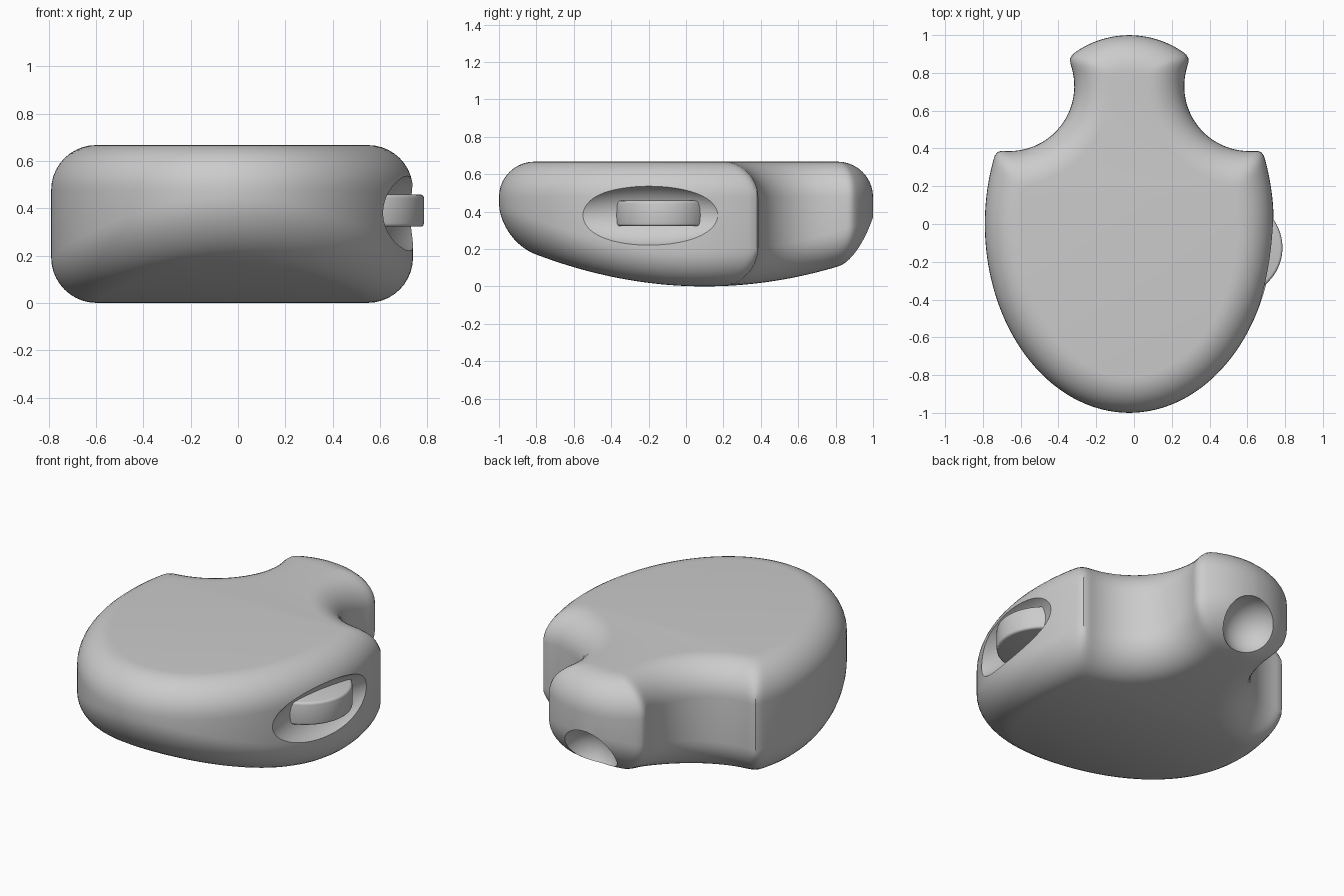
import bpy, bmesh
from math import sin, cos, pi, atan2, radians, hypot

if "Cube" in bpy.data.objects:
    bpy.data.objects.remove(bpy.data.objects["Cube"])

grey = bpy.data.materials.new("matte_grey")
grey.use_nodes = True
colour = (0.6, 0.6, 0.6, 1)
grey.diffuse_color = colour
grey.node_tree.nodes["Principled BSDF"].inputs["Base Color"].default_value = colour

CX, HEIGHT, FILLET = -0.025, 0.667, 0.19


def arc(centre, rx, ry, a0, a1, inset, n=300):
    """Points on an elliptical arc, moved along the normal by inset."""
    pts = []
    for i in range(n + 1):
        t = a0 + (a1 - a0) * i / n
        nx, ny = cos(t) / rx, sin(t) / ry
        k = inset / hypot(nx, ny)
        pts.append((centre[0] + rx * cos(t) + nx * k, centre[1] + ry * sin(t) + ny * k))
    return pts


def pieces(d):
    """Right half of the outline: oval flank, concave neck, rounded end."""
    flank = arc((0, 0), 0.765, 1, -pi / 2, 0.4, -d)
    neck = arc((0.635, 0.73), 0.345, 0.345, -pi / 2 + 0.216, -pi - atan2(0.15, 0.31), d)
    end = arc((0, 0.5), 0.5, 0.5, pi / 2 - 0.706, pi / 2, -d)
    return flank, neck, end


def resample(pts, n):
    lengths = [0]
    for p, q in zip(pts, pts[1:]):
        lengths.append(lengths[-1] + hypot(q[0] - p[0], q[1] - p[1]))
    out, j = [], 0
    for i in range(n + 1):
        target = lengths[-1] * i / n
        while j < len(pts) - 2 and lengths[j + 1] < target:
            j += 1
        f = min(1, (target - lengths[j]) / max(lengths[j + 1] - lengths[j], 1e-9))
        p, q = pts[j], pts[j + 1]
        out.append((p[0] + f * (q[0] - p[0]), p[1] + f * (q[1] - p[1])))
    return out


def half_ring(d):
    """Inset half outline with mitred corners, trimmed by distance."""
    base, moved = pieces(0), pieces(d)
    result = []
    for k, count in enumerate((64, 28, 14)):
        others = [p for m in range(3) if m != k for p in base[m]]
        kept = [p for p in moved[k]
                if d == 0 or min(hypot(p[0] - o[0], p[1] - o[1]) for o in others) >= d - 1e-5]
        part = resample(kept, count)
        if result:
            a, b = result.pop(), part[0]
            part[0] = ((a[0] + b[0]) / 2, (a[1] + b[1]) / 2)
        result += part
    # soften the corners
    for _ in range(2):
        result = [result[0]] + [
            tuple((p[c] + 2 * q[c] + r[c]) / 4 for c in (0, 1))
            for p, q, r in zip(result, result[1:], result[2:])] + [result[-1]]
    return result


def belly(y):
    return 0.21 * (y - 0.1) ** 2


def finish(obj):
    obj.data.materials.clear()
    obj.data.materials.append(grey)
    bpy.ops.object.select_all(action='DESELECT')
    obj.select_set(True)
    bpy.context.view_layer.objects.active = obj
    bpy.ops.object.shade_smooth_by_angle(angle=radians(32))


# Body shell: rounded rings from the curved belly up to the flat top
STEPS = 10
halves = []
for s in range(STEPS + 1):
    a = pi / 2 * s / STEPS
    halves.append((half_ring(FILLET * (1 - sin(a))), FILLET * (1 - cos(a))))
bm = bmesh.new()
rings = []


def add_ring(half, height):
    pts = half + [(-x, y) for x, y in half[-2:0:-1]]
    rings.append([bm.verts.new((x + CX, y, height(y))) for x, y in pts])


for half, rise in halves:
    add_ring(half, lambda y: belly(y) + rise)
for half, rise in reversed(halves):
    add_ring(half, lambda y: HEIGHT - rise)
N = len(rings[0])
for low, high in zip(rings, rings[1:]):
    for i in range(N):
        j = (i + 1) % N
        bm.faces.new((low[i], low[j], high[j], high[i]))
for ring in (rings[0], rings[-1]):
    for i in range(N // 2):
        strip = [ring[i], ring[i + 1], ring[N - i - 1], ring[(N - i) % N]]
        bm.faces.new(list(dict.fromkeys(strip)))
bmesh.ops.recalc_face_normals(bm, faces=bm.faces)
mesh = bpy.data.meshes.new("body")
bm.to_mesh(mesh)
bm.free()
body = bpy.data.objects.new("body", mesh)
bpy.context.collection.objects.link(body)


def scoop(name, location, scale, turn=0):
    bpy.ops.mesh.primitive_uv_sphere_add(segments=64, ring_count=40, location=location,
                                         rotation=(0, 0, turn))
    cutter = bpy.context.object
    cutter.name = name
    cutter.scale = scale
    cutter.hide_render = True
    cutter.data.materials.append(grey)
    bpy.context.view_layer.objects.active = body
    mod = body.modifiers.new(name, 'BOOLEAN')
    mod.operation, mod.solver, mod.object = 'DIFFERENCE', 'EXACT', cutter
    bpy.ops.object.modifier_apply(modifier=name)
    bpy.data.objects.remove(cutter)


# Recess around the dial and cable recess under the neck end
scoop("dial_recess", (0.78, -0.2, 0.38), (0.16, 0.5, 0.17), radians(-9.6))
scoop("cable_recess", (CX, 0.98, 0.2), (0.17, 0.18, 0.17))
finish(body)

# Thumb dial on the side
bpy.ops.mesh.primitive_cylinder_add(vertices=96, radius=0.256, depth=0.136,
                                    location=(0.53, -0.125, 0.39))
dial = bpy.context.object
dial.name = "dial"
bevel = dial.modifiers.new("rim", 'BEVEL')
bevel.width, bevel.segments = 0.014, 3
bpy.ops.object.modifier_apply(modifier="rim")
finish(dial)
